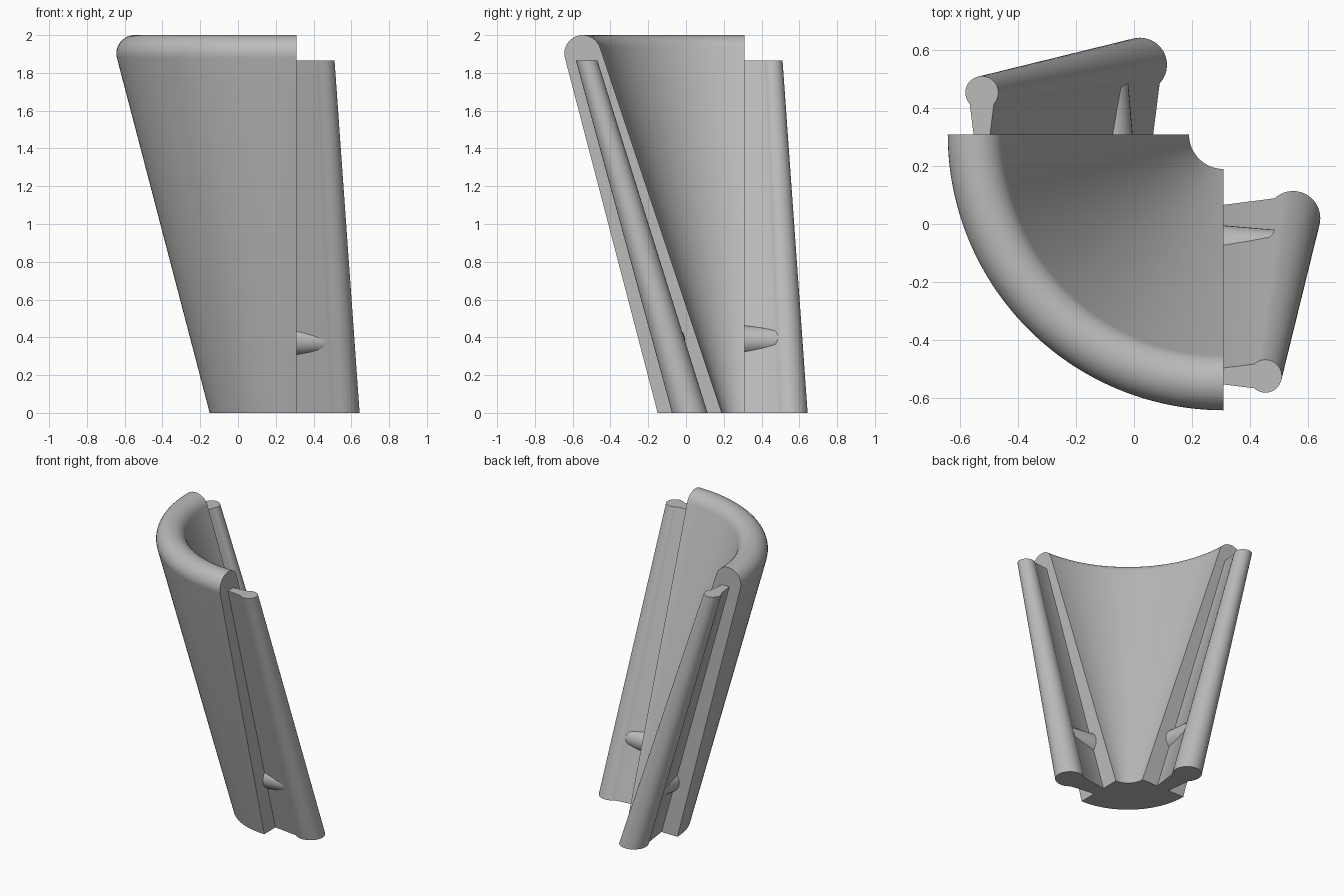
import bpy, bmesh
from math import sin, cos, pi, radians

cube = bpy.data.objects.get("Cube")
if cube:
    bpy.data.objects.remove(cube, do_unlink=True)

CUT = 0.31       # plane of both cut sides, also the axis of the shell
WING_TOP = 1.866

grey = bpy.data.materials.new("plain grey")
grey.use_nodes = True
grey.diffuse_color = (0.5, 0.5, 0.5, 1)
grey.node_tree.nodes["Principled BSDF"].inputs["Base Color"].default_value = (0.5, 0.5, 0.5, 1)


def loft(name, sections, mirrored=False):
    """Skin matching closed sections and cap both ends."""
    bm = bmesh.new()
    rings = [[bm.verts.new((y, x, z) if mirrored else (x, y, z)) for x, y, z in s]
             for s in sections]
    n = len(rings[0])
    for a, b in zip(rings, rings[1:]):
        for i in range(n):
            j = (i + 1) % n
            bm.faces.new((a[i], a[j], b[j], b[i]))
    bm.faces.new(rings[0])
    bm.faces.new(rings[-1])
    bmesh.ops.recalc_face_normals(bm, faces=bm.faces)
    mesh = bpy.data.meshes.new(name)
    bm.to_mesh(mesh)
    bm.free()
    mesh.materials.append(grey)
    obj = bpy.data.objects.new(name, mesh)
    bpy.context.collection.objects.link(obj)
    bpy.ops.object.select_all(action='DESELECT')
    obj.select_set(True)
    bpy.context.view_layer.objects.active = obj
    bpy.ops.object.shade_smooth_by_angle(angle=radians(45))
    return obj


def arc(cx, cy, r, start, end, steps):
    """Points on an arc, angles in degrees."""
    angles = [radians(start + (end - start) * i / steps) for i in range(steps + 1)]
    return [(cx + r * cos(a), cy + r * sin(a)) for a in angles]


# Quarter shell: tapering wall with a rounded rim, revolved about the cut corner
profile = [(0.12, 0), (0.46, 0)] + arc(0.857, 1.903, 0.097, -14.5, 161.5, 20)
STEPS = 48
shell = []
for k in range(STEPS + 1):
    a = pi + pi / 2 * k / STEPS
    shell.append([(CUT + r * cos(a), CUT + r * sin(a), z) for r, z in profile])
loft("shell", shell)


def wing_section(cx, cy, r, z):
    """Flared neck ending in a round bead."""
    neck = 0.48 * r
    bead = arc(cx, cy, r, -133, 133, 32)
    start = CUT - 0.01
    return ([(start, cy - neck, z)] + [(x, y, z) for x, y in bead]
            + [(start, cy + neck, z)])


def peg_section(x, r):
    return [(x, -0.085 + y, 0.383 + z) for y, z in arc(0, 0, r, 0, 348.75, 31)]


# Hinge wings and their pegs, one on each cut side
for side, mirrored in (("right_side", False), ("back_side", True)):
    loft(side + "_wing", [wing_section(0.55, 0.02, 0.094, 0),
                          wing_section(0.454, -0.526, 0.057, WING_TOP)], mirrored)
    loft(side + "_peg", [peg_section(CUT - 0.01, 0.081), peg_section(0.5, 0.064)], mirrored)
